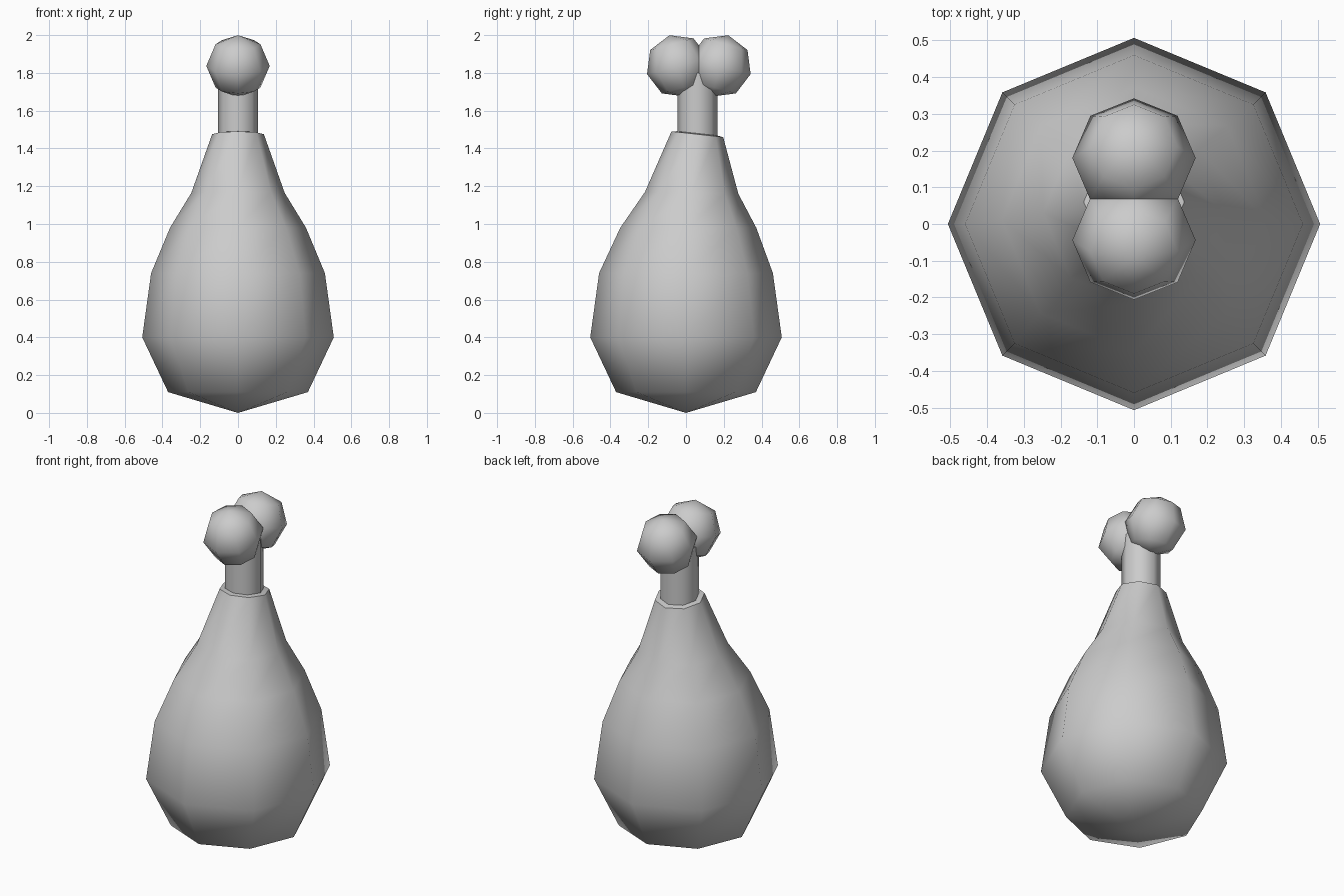
import bpy, bmesh
from math import sin, cos, pi, radians

if "Cube" in bpy.data.objects:
    bpy.data.objects.remove(bpy.data.objects["Cube"])

SIDES = 8


def finish(name, bm):
    bmesh.ops.recalc_face_normals(bm, faces=bm.faces)
    mesh = bpy.data.meshes.new(name)
    bm.to_mesh(mesh)
    bm.free()
    obj = bpy.data.objects.new(name, mesh)
    bpy.context.collection.objects.link(obj)
    bpy.ops.object.select_all(action='DESELECT')
    obj.select_set(True)
    bpy.context.view_layer.objects.active = obj
    bpy.ops.object.shade_smooth_by_angle(angle=radians(60))
    return obj


def loft(name, bottom, rings, top):
    """Stack of octagon rings (height, radius, y offset, y tilt) closed by poles."""
    bm = bmesh.new()
    loops = []
    for z, r, oy, tilt in rings:
        loop = []
        for i in range(SIDES):
            a = 2 * pi * i / SIDES
            y = r * sin(a)
            loop.append(bm.verts.new((r * cos(a), y + oy, z + tilt * y)))
        loops.append(loop)
    for lo, hi in zip(loops, loops[1:]):
        for i in range(SIDES):
            j = (i + 1) % SIDES
            bm.faces.new((lo[i], lo[j], hi[j], hi[i]))
    for pole, loop in ((bottom, loops[0]), (top, loops[-1])):
        p = bm.verts.new(pole)
        for i in range(SIDES):
            bm.faces.new((p, loop[i], loop[(i + 1) % SIDES]))
    return finish(name, bm)


# Meat: bulging body whose neck leans slightly backwards
loft("meat", (0, 0, 0), [
    (0.11, 0.37, 0.0, 0.0),
    (0.40, 0.507, 0.0, 0.0),
    (0.74, 0.46, 0.0, 0.0),
    (0.98, 0.36, 0.012, 0.0),
    (1.165, 0.247, 0.03, -0.02),
    (1.475, 0.137, 0.06, -0.11),
], (0, 0.06, 1.495))

# Bone shaft
loft("bone_shaft", (0, 0.06, 1.40),
     [(1.40, 0.106, 0.06, 0.0), (1.80, 0.106, 0.06, 0.0)], (0, 0.06, 1.80))

# Two knuckles at the bone end, tilted away from each other
for name, side in (("front_knuckle", -1), ("back_knuckle", 1)):
    bm = bmesh.new()
    bmesh.ops.create_uvsphere(bm, u_segments=8, v_segments=4, radius=0.168)
    knob = finish(name, bm)
    knob.location = (0, 0.068 + side * 0.112, 1.837)
    knob.rotation_euler.x = -side * radians(15)
